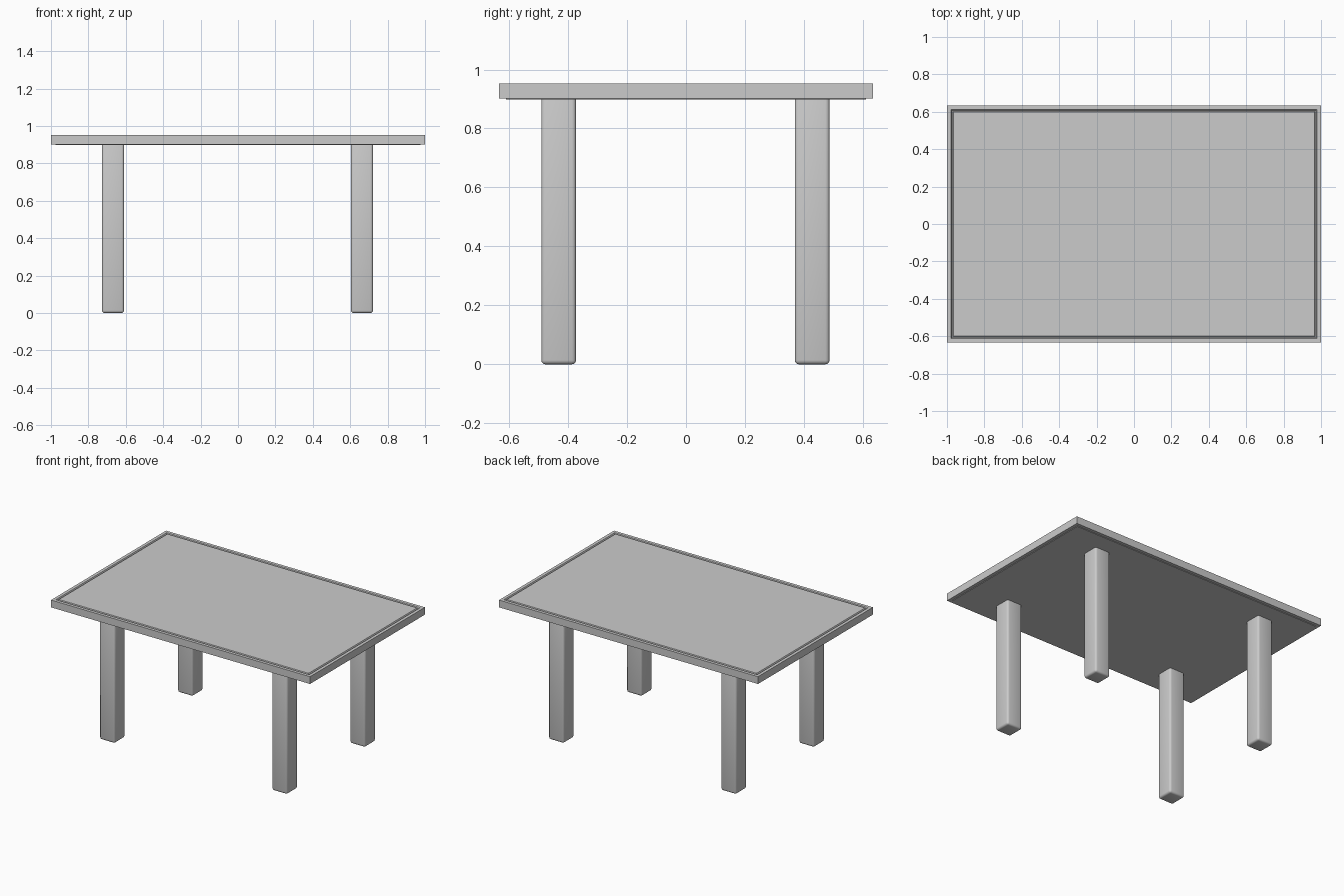
import bpy, bmesh

if "Cube" in bpy.data.objects:
    bpy.data.objects.remove(bpy.data.objects["Cube"])

X, Y, Z0, Z1 = 1.0, 0.634, 0.902, 0.953


def finish(bm, name):
    bmesh.ops.recalc_face_normals(bm, faces=bm.faces)
    mesh = bpy.data.meshes.new(name)
    bm.to_mesh(mesh)
    bm.free()
    obj = bpy.data.objects.new(name, mesh)
    bpy.context.collection.objects.link(obj)
    return obj


def box(size, centre):
    bm = bmesh.new()
    bmesh.ops.create_cube(bm, size=1)
    bmesh.ops.scale(bm, vec=size, verts=bm.verts)
    bmesh.ops.translate(bm, vec=centre, verts=bm.verts)
    return bm


def inset(bm, face, width, dz=0.0):
    # Inset a flat face, then shift its inner part vertically
    bmesh.ops.inset_region(bm, faces=[face], thickness=width, use_even_offset=True)
    for v in face.verts:
        v.co.z += dz


# Tabletop: slab with a narrow groove inside the top rim and a stepped underside
bm = box((2 * X, 2 * Y, Z1 - Z0), (0, 0, (Z0 + Z1) / 2))
bm.faces.ensure_lookup_table()
top = max(bm.faces, key=lambda f: f.calc_center_median().z)
bottom = min(bm.faces, key=lambda f: f.calc_center_median().z)
for width, dz in ((0.022, 0), (0.004, -0.008), (0.006, 0), (0.004, 0.008)):
    inset(bm, top, width, dz)
inset(bm, bottom, 0.022)
inset(bm, bottom, 0.002, -0.003)
finish(bm, "tabletop")


# Legs: square posts with softly rounded edges, tops set into the slab
def leg(name, x, y):
    obj = finish(box((0.118, 0.118, 0.91), (0, 0, 0.455)), name)
    obj.location = (x, y, 0)
    bev = obj.modifiers.new("rounded_edges", 'BEVEL')
    bev.width = 0.014
    bev.segments = 3
    bpy.ops.object.select_all(action='DESELECT')
    obj.select_set(True)
    bpy.context.view_layer.objects.active = obj
    bpy.ops.object.modifier_apply(modifier=bev.name)
    bpy.ops.object.shade_smooth_by_angle()


for side, x in (("left", -0.668), ("right", 0.663)):
    for end, y in (("front", -0.432), ("back", 0.428)):
        leg(f"{end}_{side}_leg", x, y)
